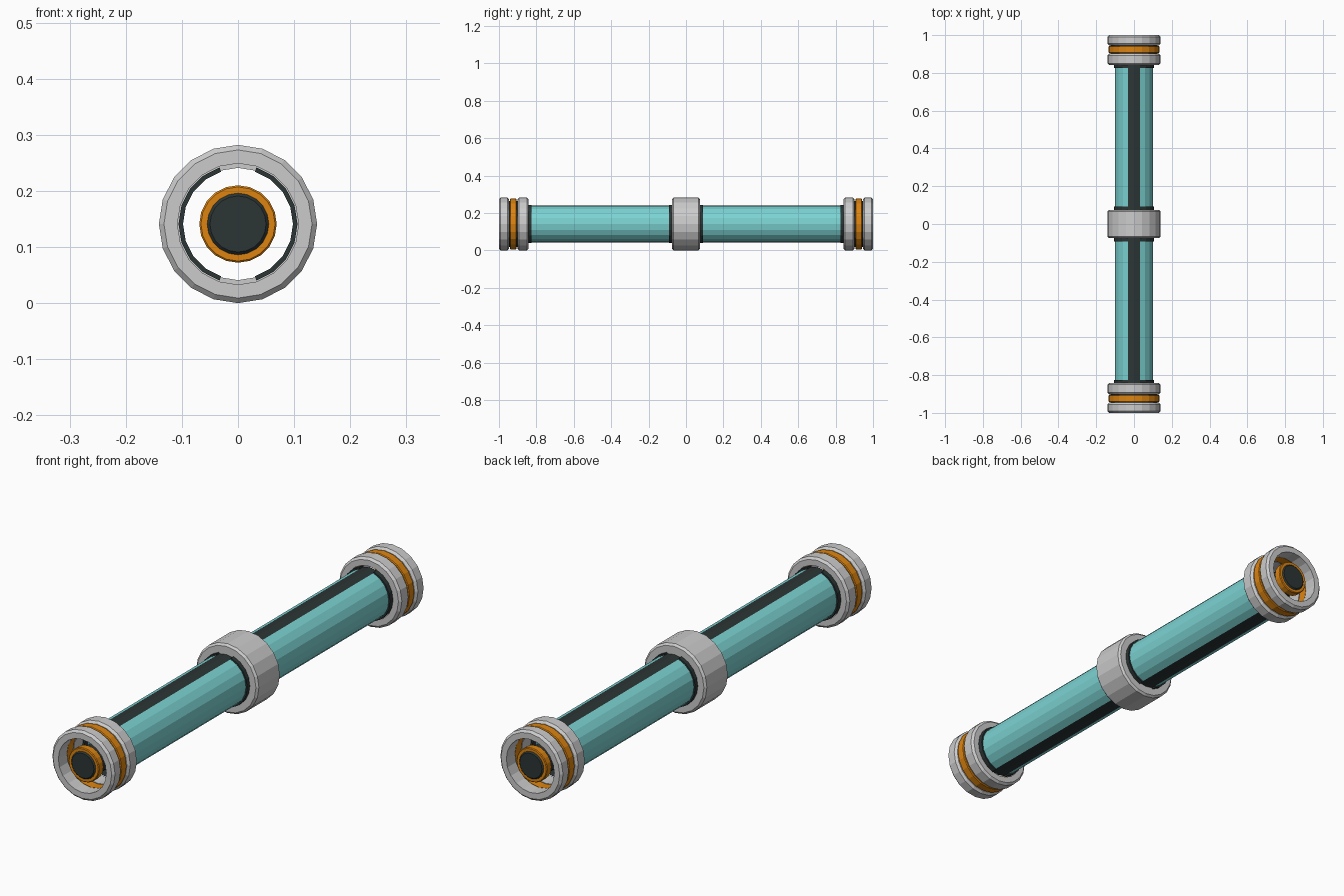
import bpy, bmesh
from math import sin, cos, pi

if "Cube" in bpy.data.objects:
    bpy.data.objects.remove(bpy.data.objects["Cube"], do_unlink=True)

SIDES = 20
AXIS_Z = 0.141


def material(name, rgb):
    m = bpy.data.materials.new(name)
    m.use_nodes = True
    m.diffuse_color = (*rgb, 1)
    m.node_tree.nodes["Principled BSDF"].inputs["Base Color"].default_value = (*rgb, 1)
    return m


GREY = material("light grey", (0.60, 0.60, 0.60))
DARK = material("dark slate", (0.025, 0.035, 0.035))
TEAL = material("teal", (0.20, 0.65, 0.65))
ORANGE = material("orange", (0.72, 0.23, 0.005))


def lathe(name, profile, mats, closed=True, start=0, steps=SIDES, sign=1):
    """Turn a (y, radius) profile about the long axis; start and steps make a partial arc."""
    full = steps == SIDES
    bm = bmesh.new()
    rows = []
    for i in range(start, start + steps + (0 if full else 1)):
        a = 2 * pi * i / SIDES
        rows.append([bm.verts.new((r * sin(a), sign * y, AXIS_Z + r * cos(a)))
                     for y, r in profile])
    n = len(profile)
    for i in range(steps):
        a, b = rows[i], rows[(i + 1) % len(rows)]
        for j in range(n if closed else n - 1):
            k = (j + 1) % n
            bm.faces.new((a[j], a[k], b[k], b[j]))
    if not full:
        bm.faces.new(rows[0])
        bm.faces.new(rows[-1])
    bmesh.ops.remove_doubles(bm, verts=bm.verts, dist=1e-5)
    bmesh.ops.recalc_face_normals(bm, faces=bm.faces)
    mesh = bpy.data.meshes.new(name)
    bm.to_mesh(mesh)
    bm.free()
    for m in mats:
        mesh.materials.append(m)
    obj = bpy.data.objects.new(name, mesh)
    bpy.context.collection.objects.link(obj)
    return obj


def ring(name, y0, y1, inner, outer, bevel, mat, **kw):
    """Ring with chamfered outer edges."""
    profile = [(y0, inner), (y0, outer - bevel), (y0 + bevel, outer),
               (y1 - bevel, outer), (y1, outer - bevel), (y1, inner)]
    return lathe(name, profile, [mat], **kw)


# Central collar
ring("centre_collar", -0.075, 0.075, 0.100, 0.141, 0.008, GREY)

# Dark inner rod through the whole length
lathe("inner_rod", [(-0.985, 0), (-0.985, 0.056), (0.985, 0.056), (0.985, 0)],
      [DARK], closed=False)

for sign, end in ((-1, "front"), (1, "back")):
    # Tube: teal sides, dark strips along the top and bottom
    tube = lathe(end + "_tube", [(0.07, 0.1), (0.85, 0.1)], [TEAL, DARK],
                 closed=False, sign=sign)
    for p in tube.data.polygons:
        p.material_index = int(abs(p.center.x) < 0.03)

    # Dark retaining clips at both ends of the tube, one on each side
    for y0, place in ((0.07, "inner"), (0.825, "outer")):
        for start, side in ((1, "left"), (11, "right")):
            lathe(f"{end}_{place}_{side}_clip",
                  [(y0, 0.098), (y0, 0.106), (y0 + 0.022, 0.106), (y0 + 0.022, 0.098)],
                  [DARK], start=start, steps=8, sign=sign)

    # End cap: two grey rings with an orange band between dark grooves
    ring(end + "_cap_inner_ring", 0.842, 0.902, 0.108, 0.141, 0.009, GREY, sign=sign)
    ring(end + "_cap_groove", 0.898, 0.950, 0.110, 0.124, 0.001, DARK, sign=sign)
    ring(end + "_cap_band", 0.906, 0.942, 0.109, 0.135, 0.003, ORANGE, sign=sign)
    ring(end + "_cap_outer_ring", 0.946, 1.0, 0.108, 0.141, 0.009, GREY, sign=sign)

    # Orange collar and dark button on the rod end
    ring(end + "_rod_collar", 0.960, 0.992, 0.054, 0.069, 0.003, ORANGE, sign=sign)
    lathe(end + "_rod_button", [(0.98, 0.057), (0.990, 0.057), (0.997, 0.050), (0.997, 0)],
          [DARK], closed=False, sign=sign)
